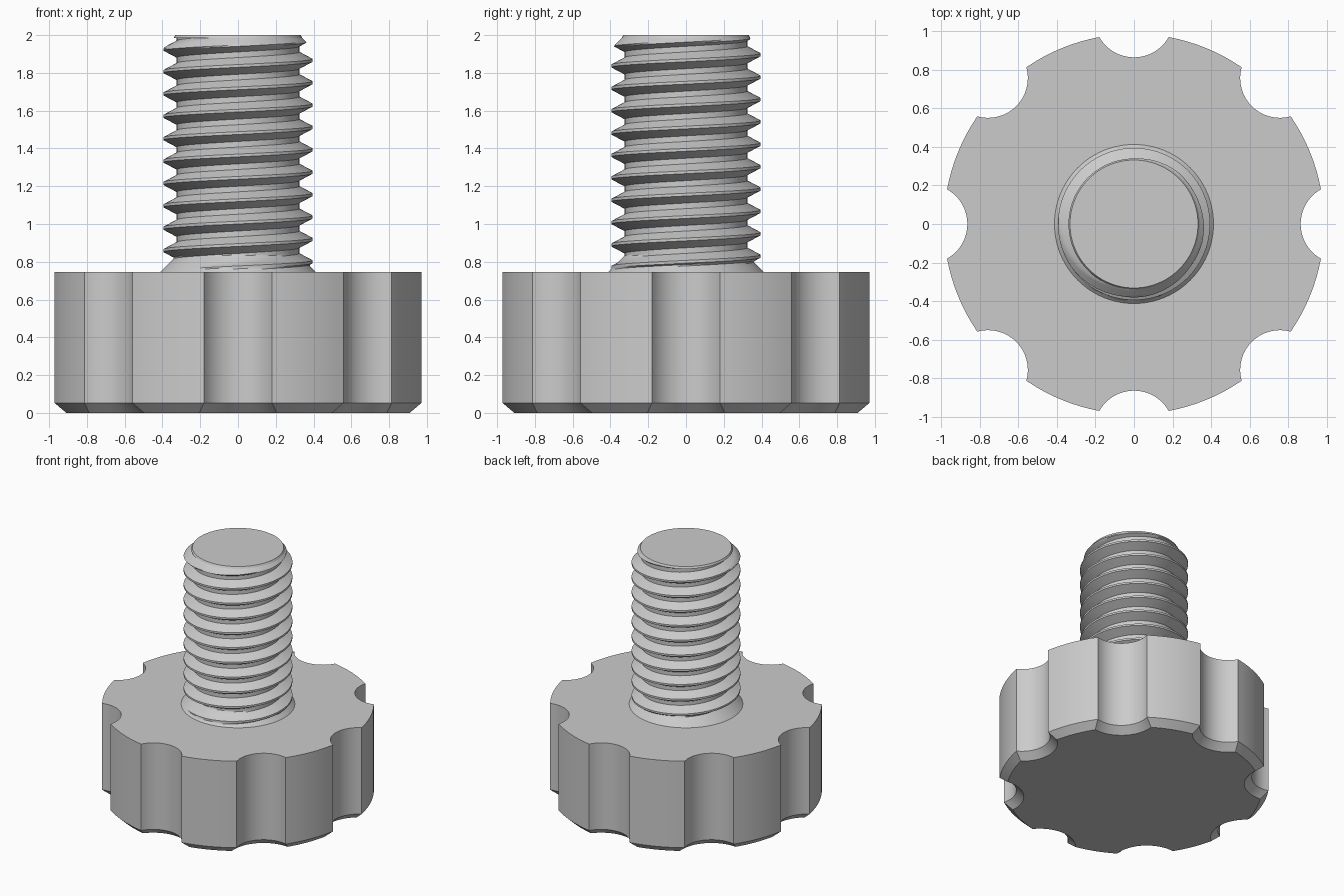
import bpy, bmesh, math
from math import pi, sin, cos, tau

cube = bpy.data.objects.get("Cube")
if cube:
    bpy.data.objects.remove(cube)

grey = bpy.data.materials.new("plain grey")
grey.use_nodes = True
grey.diffuse_color = (0.6, 0.6, 0.6, 1)
grey.node_tree.nodes["Principled BSDF"].inputs["Base Color"].default_value = (0.6, 0.6, 0.6, 1)

HEAD_TOP, TIP, END = 0.745, 1.985, 2.0


def make_object(name, bm, angle=30):
    bmesh.ops.remove_doubles(bm, verts=bm.verts, dist=1e-5)
    bmesh.ops.recalc_face_normals(bm, faces=bm.faces)
    mesh = bpy.data.meshes.new(name)
    bm.to_mesh(mesh)
    bm.free()
    mesh.materials.append(grey)
    obj = bpy.data.objects.new(name, mesh)
    bpy.context.collection.objects.link(obj)
    bpy.ops.object.select_all(action="DESELECT")
    obj.select_set(True)
    bpy.context.view_layer.objects.active = obj
    bpy.ops.object.shade_smooth_by_angle(angle=math.radians(angle))
    return obj


# Scalloped outline, pulled inward by inset
def outline(inset, lobes=8, notch_steps=16, rim_steps=8):
    big, small, centre = 0.987 - inset, 0.207 + inset, 1.072
    x = (centre**2 + big**2 - small**2) / (2 * centre)
    h = math.sqrt(big**2 - x**2)
    beta, rim = math.atan2(h, centre - x), math.atan2(h, x)
    base = []
    for i in range(notch_steps):
        a = pi + beta - 2 * beta * i / notch_steps
        base.append((centre + small * cos(a), small * sin(a)))
    for i in range(rim_steps):
        a = rim + (tau / lobes - 2 * rim) * i / rim_steps
        base.append((big * cos(a), big * sin(a)))
    turns = [tau * k / lobes for k in range(lobes)]
    return [(px * cos(t) - py * sin(t), px * sin(t) + py * cos(t)) for t in turns for px, py in base]


def bridge(bm, lower, upper):
    for i in range(len(lower)):
        j = (i + 1) % len(lower)
        bm.faces.new((lower[i], lower[j], upper[j], upper[i]))


# Knob head with chamfered underside
bm = bmesh.new()
rings = [[bm.verts.new((x, y, z)) for x, y in outline(inset)]
         for z, inset in ((0, 0.055), (0.052, 0), (HEAD_TOP, 0))]
for lower, upper in zip(rings, rings[1:]):
    bridge(bm, lower, upper)
bm.faces.new(rings[0])
bm.faces.new(rings[-1])
make_object("knob_head", bm)

# Threaded shaft: rows follow the helix, ends blend into collar and tip cones
PITCH, STEPS, COLS = 0.1185, 16, 96
CREST, ROOT, PHASE = 0.395, 0.325, 0.8


def shaft_radius(row, z):
    off = abs((row + STEPS // 2) % STEPS - STEPS // 2)
    thread = CREST - (CREST - ROOT) * min(max((off - 1) / 5, 0), 1)
    collar = 0.413 - (z - HEAD_TOP)
    tip = 0.34 + (TIP - z)
    return min(max(thread, collar), tip)


bm = bmesh.new()
rows = STEPS * 14
grid = []
for i in range(COLS + 1):
    a = tau * i / COLS
    column = []
    for j in range(rows):
        z = PHASE + PITCH * (j / STEPS - 2 + i / COLS)
        z = min(max(z, HEAD_TOP), TIP)
        r = shaft_radius(j, z)
        column.append(bm.verts.new((r * cos(a), r * sin(a), z)))
    grid.append(column)
for i in range(COLS):
    for j in range(rows - 1):
        quad = (grid[i][j], grid[i + 1][j], grid[i + 1][j + 1], grid[i][j + 1])
        if quad[0].co.z < TIP - 1e-6 and quad[2].co.z > HEAD_TOP + 1e-6:
            bm.faces.new(quad)
bmesh.ops.delete(bm, geom=[v for v in bm.verts if not v.link_faces], context="VERTS")
bmesh.ops.dissolve_degenerate(bm, dist=1e-5, edges=bm.edges)
make_object("threaded_shaft", bm, 25)

# Flat end of the shaft
bm = bmesh.new()
ends = [[bm.verts.new((r * cos(tau * i / COLS), r * sin(tau * i / COLS), z)) for i in range(COLS)]
        for r, z in ((0.34, TIP), (0.332, END))]
bridge(bm, *ends)
bm.faces.new(ends[1])
make_object("shaft_end", bm)
